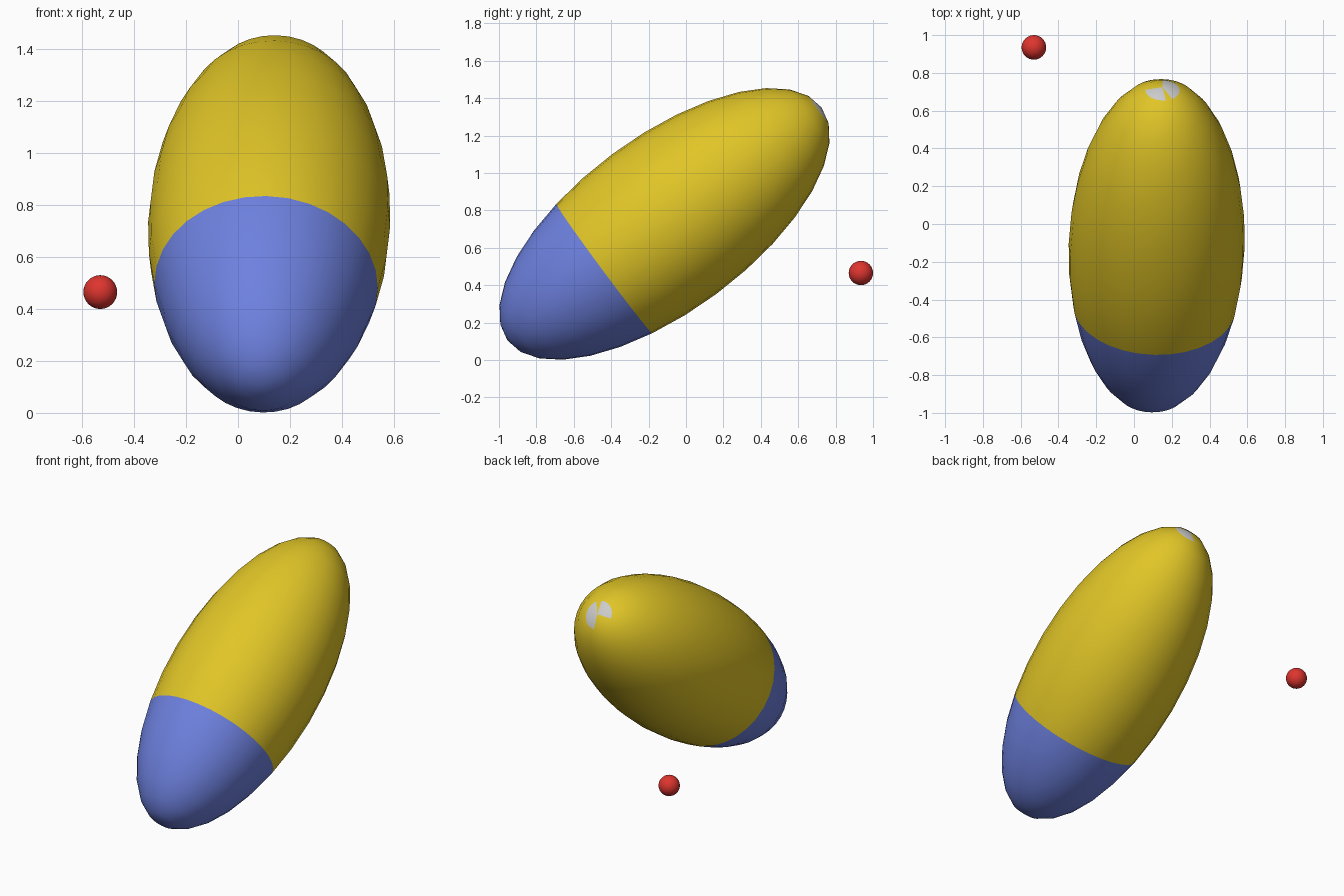
import bpy, math
from mathutils import Vector, Matrix

if "Cube" in bpy.data.objects:
    bpy.data.objects.remove(bpy.data.objects["Cube"])


def material(name, rgb):
    m = bpy.data.materials.new(name)
    m.diffuse_color = (*rgb, 1)
    m.use_nodes = True
    m.node_tree.nodes["Principled BSDF"].inputs["Base Color"].default_value = m.diffuse_color
    return m


yellow = material("yellow", (0.75, 0.56, 0.02))
blue = material("blue", (0.155, 0.22, 0.74))
grey = material("light grey", (0.6, 0.6, 0.6))
red = material("red", (0.73, 0.035, 0.028))


def ball(name, mats):
    bpy.ops.mesh.primitive_uv_sphere_add(segments=32, ring_count=16, radius=1)
    ob = bpy.context.object
    ob.name = name
    for m in mats:
        ob.data.materials.append(m)
    bpy.ops.object.shade_smooth()
    return ob


# Tilted egg-shaped body: blue lower end, yellow rest, grey patches at the tip
body = ball("body", [yellow, blue, grey])
for p in body.data.polygons:
    c = p.center
    if c.z < -math.sin(math.radians(22.5)):
        p.material_index = 1
    elif c.z > math.cos(math.radians(11.25)):
        a = math.degrees(math.atan2(c.y, c.x))
        if not (a > 90 or -78.75 < a < -56.25):
            p.material_index = 2

axis = Vector((0.03, 0.803, 0.596)).normalized()
side_y = axis.cross(Vector((1, 0, 0))).normalized()
side_x = side_y.cross(axis)
rot = Matrix((side_x, side_y, axis)).transposed().to_4x4()
body.matrix_world = (Matrix.Translation((0.12, -0.115, 0.7275)) @ rot
                     @ Matrix.Diagonal((0.466, 0.466, 1.046, 1)))

# Small floating ball
small = ball("small_ball", [red])
small.location = (-0.53, 0.935, 0.465)
small.scale = (0.065, 0.065, 0.065)
